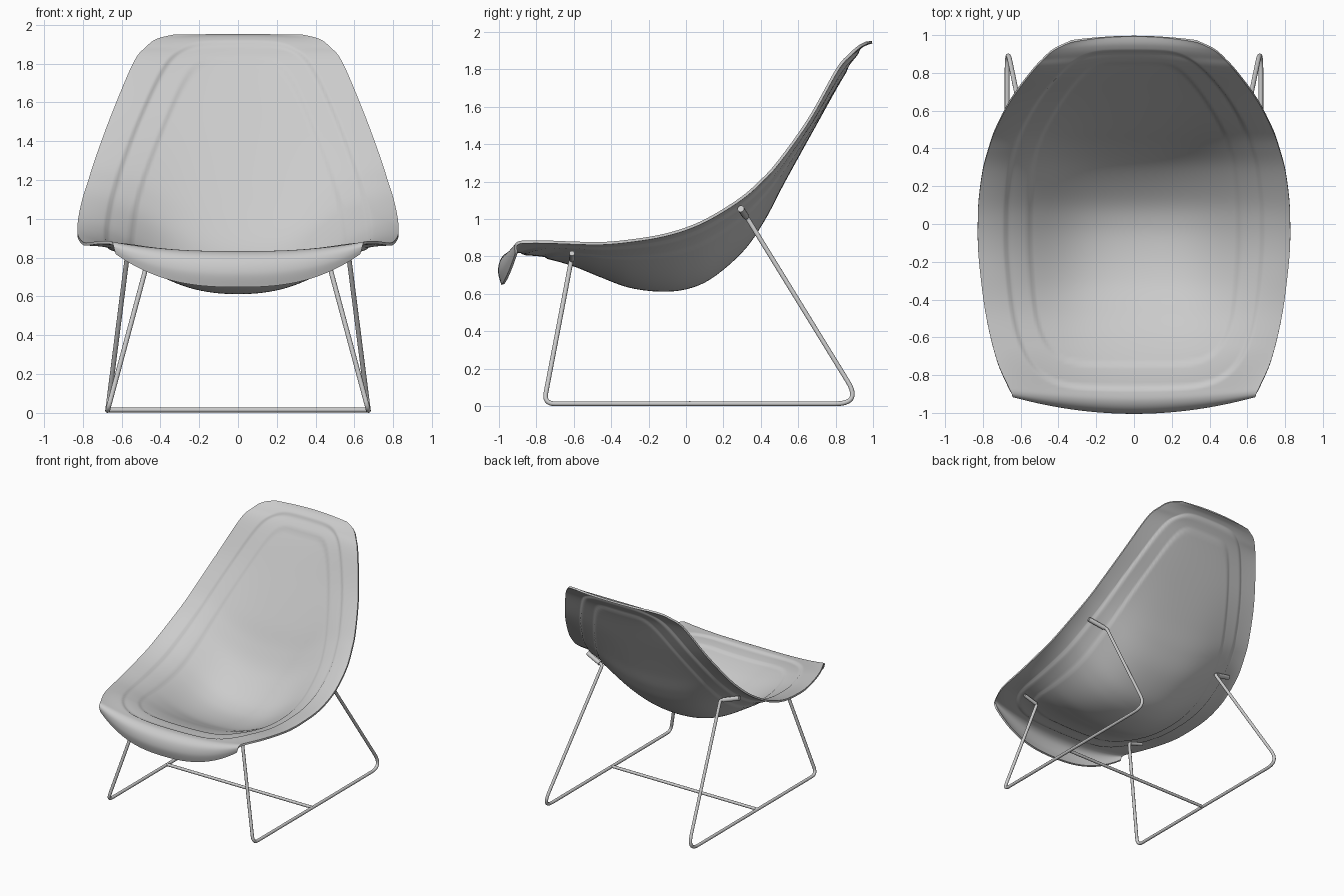
import bpy, math
from mathutils import Vector

if "Cube" in bpy.data.objects:
    bpy.data.objects.remove(bpy.data.objects["Cube"])

# Shell stations, front lip to top: centre y, centre z, half width, rim y, rim z
ROWS = [
    (-.98, .65, .63, -.905, .82), (-.997, .72, .638, -.909, .845),
    (-.982, .785, .643, -.907, .862), (-.94, .82, .65, -.89, .874),
    (-.88, .825, .67, -.85, .877), (-.75, .815, .72, -.74, .877),
    (-.6, .775, .76, -.6, .872), (-.45, .715, .79, -.45, .87),
    (-.3, .66, .81, -.3, .883), (-.14, .639, .825, -.14, .908),
    (.0, .652, .827, .0, .947), (.13, .71, .822, .13, 1.005),
    (.29, .85, .80, .29, 1.105), (.4, 1.01, .77, .4, 1.2),
    (.5, 1.20, .735, .5, 1.31), (.66, 1.49, .652, .66, 1.535),
    (.82, 1.775, .54, .81, 1.80), (.90, 1.885, .475, .88, 1.88),
    (.95, 1.93, .42, .925, 1.92), (.995, 1.945, .33, .965, 1.942)]
SUB, COLS = 8, 128


def station(t):
    """Catmull-Rom interpolation of the station table."""
    i = min(int(t), len(ROWS) - 2)
    f = t - i
    p = [ROWS[max(0, min(len(ROWS) - 1, i + k))] for k in (-1, 0, 1, 2)]
    return [.5 * (2 * b + (c - a) * f + (2 * a - 5 * b + 4 * c - d) * f * f
                  + (3 * b - a - 3 * c + d) * f ** 3) for a, b, c, d in zip(*p)]


def step(a, b, v):
    v = max(0, min(1, (v - a) / (b - a)))
    return v * v * (3 - 2 * v)


def panel(s, y, side, taper, front, top):
    """1 inside a rounded pressed panel of the seat, 0 outside it."""
    side -= taper * step(.3, .9, y)
    v = -y / front if y < 0 else y / top
    return 1 - step(.985, 1.015, ((s / side) ** 6 + v ** 6) ** (1 / 6))


def finish(ob, angle):
    bpy.ops.object.select_all(action='DESELECT')
    ob.select_set(True)
    bpy.context.view_layer.objects.active = ob
    bpy.ops.object.convert(target='MESH')
    bpy.ops.object.shade_smooth_by_angle(angle=math.radians(angle))


# Seat shell: bowl with a flat flange, two pressed steps and a rolled front lip
verts, faces = [], []
last = len(ROWS) - 1
n = last * SUB + 1
for i in range(n):
    t = i / SUB
    yc, zc, w, yr, zr = station(t)
    a, b = station(max(0, t - .05)), station(min(last, t + .05))
    nrm = Vector((0, a[1] - b[1], b[0] - a[0])).normalized()
    bowl = step(-.95, -.65, yc)
    for j in range(COLS + 1):
        u = 2 * j / COLS - 1
        s = abs(u)
        soft = s ** 2.6
        deep = 1 / (1 + 1.6 * ((1 - s) / s) ** 1.8) if s > 1e-6 else 0
        f = soft + (deep - soft) * bowl
        p = Vector((w * u, yc + (yr - yc) * s * s, zc + (zr - zc) * f))
        press = .012 * panel(s, yc, .82, .05, .87, .915) \
            + .008 * panel(s, yc, .67, .12, .74, .845)
        verts.append(p - nrm * (press - .008))
c = COLS + 1
for i in range(n - 1):
    for j in range(COLS):
        k = i * c + j
        faces.append((k, k + 1, k + c + 1, k + c))
me = bpy.data.meshes.new("seat_shell")
me.from_pydata(verts, [], faces)
shell = bpy.data.objects.new("seat_shell", me)
bpy.context.collection.objects.link(shell)
mod = shell.modifiers.new("thickness", 'SOLIDIFY')
mod.thickness, mod.offset = .015, -1
finish(shell, 45)


def tube(name, pts, radius, bends=None):
    """Round bar along pts; bends gives the tangent length at each inner corner."""
    pts = [Vector(p) for p in pts]
    path = [pts[0]]
    for k in range(1, len(pts) - 1):
        p, d = pts[k], bends[k - 1]
        a = p + (pts[k - 1] - p).normalized() * d
        b = p + (pts[k + 1] - p).normalized() * d
        for m in range(11):
            q = m / 10
            path.append(a * (1 - q) ** 2 + p * 2 * q * (1 - q) + b * q * q)
    path.append(pts[-1])
    cu = bpy.data.curves.new(name, 'CURVE')
    cu.dimensions = '3D'
    cu.bevel_depth, cu.bevel_resolution, cu.use_fill_caps = radius, 4, True
    sp = cu.splines.new('POLY')
    sp.points.add(len(path) - 1)
    for q, p in zip(sp.points, path):
        q.co = (*p, 1)
    ob = bpy.data.objects.new(name, cu)
    bpy.context.collection.objects.link(ob)
    finish(ob, 50)


# Bent side frames with their mounting brackets
R = .0125
for side, x in (("right", 1), ("left", -1)):
    tube(side + "_leg_frame",
         [(x * .58, -.61, .815), (x * .465, -.613, .782), (x * .672, -.76, R),
          (x * .672, .938, R), (x * .545, .325, 1.01), (x * .69, .295, 1.05)],
         R, (.02, .06, .14, .02))
    tube(side + "_rear_bracket",
         [(x * .57, .32, 1.015), (x * .70, .293, 1.055)], .018)
    tube(side + "_front_bracket",
         [(x * .475, -.61, .783), (x * .59, -.61, .817)], .014)

# Floor cross bar joining the frames
tube("cross_bar", [(-.672, .02, .015), (.672, .02, .015)], .012)
